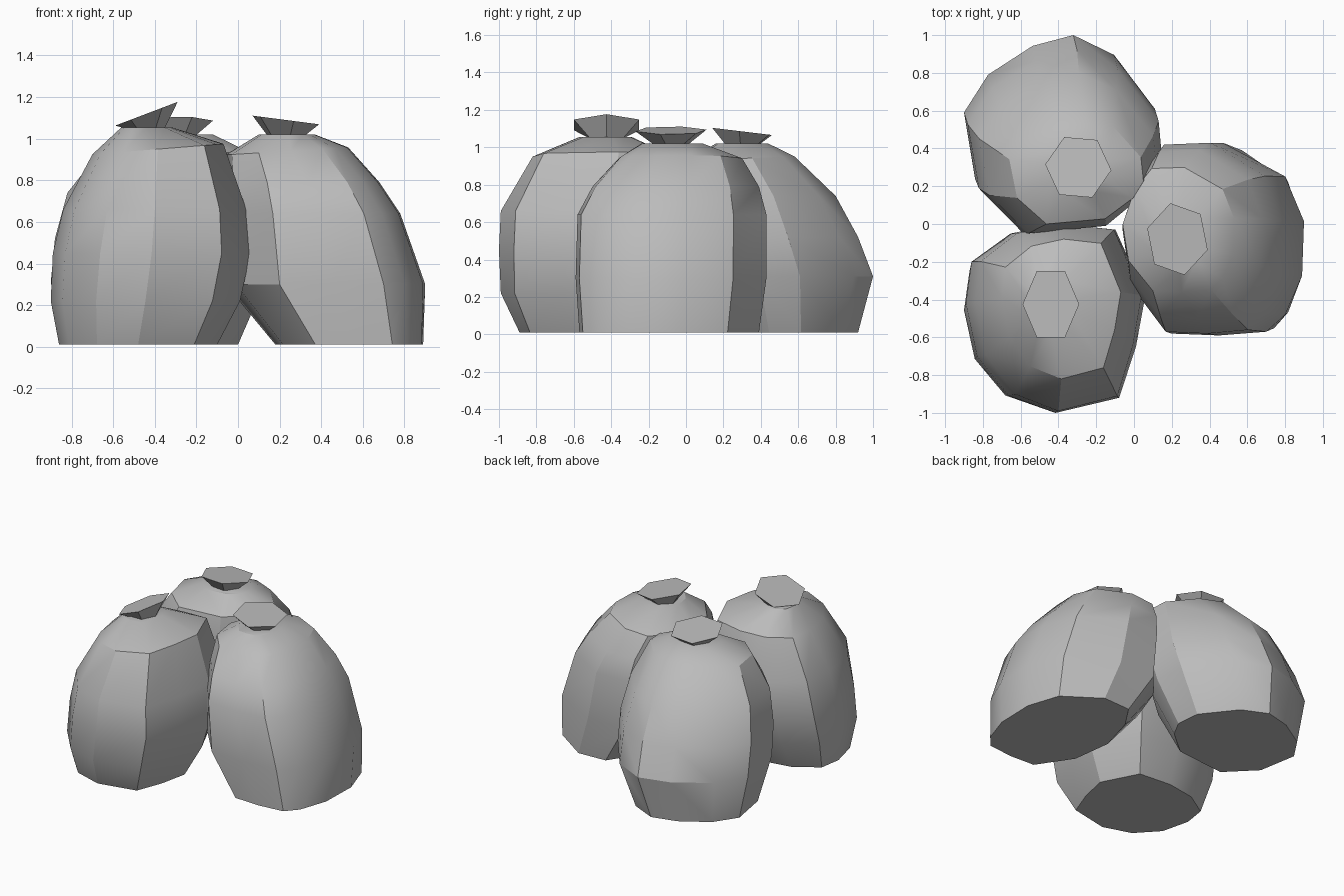
import bpy, math

cube = bpy.data.objects.get("Cube")
if cube:
    bpy.data.objects.remove(cube, do_unlink=True)

# One grey cloth colour
cloth = bpy.data.materials.new("grey cloth")
cloth.use_nodes = True
grey = (0.5, 0.5, 0.5, 1)
cloth.diffuse_color = grey
cloth.node_tree.nodes["Principled BSDF"].inputs["Base Color"].default_value = grey


def ring(box, outline, slope=(0, 0)):
    """Outline stretched to fill x0, x1, y0, y1 at height z, optionally tilted."""
    x0, x1, y0, y1, z = box

    def fit(values, low, high):
        a, b = min(values), max(values)
        return [low + (v - a) / (b - a) * (high - low) for v in values]

    xs = fit([p[0] for p in outline], x0, x1)
    ys = fit([p[1] for p in outline], y0, y1)
    cx, cy = (x0 + x1) / 2, (y0 + y1) / 2
    return [(x, y, z + slope[0] * (x - cx) + slope[1] * (y - cy)) for x, y in zip(xs, ys)]


def hexagon(phase):
    angles = [math.radians(phase + 60 * i) for i in range(6)]
    return [(math.cos(a), math.sin(a)) for a in angles]


def loft(name, rings, angle):
    """Closed skin through a stack of rings."""
    n = len(rings[0])
    verts = [p for r in rings for p in r]
    faces = [tuple(reversed(range(n))), tuple(range(len(verts) - n, len(verts)))]
    for k in range(len(rings) - 1):
        for i in range(n):
            j = (i + 1) % n
            faces.append((k * n + i, k * n + j, k * n + n + j, k * n + n + i))
    mesh = bpy.data.meshes.new(name)
    mesh.from_pydata(verts, [], faces)
    mesh.materials.append(cloth)
    obj = bpy.data.objects.new(name, mesh)
    bpy.context.collection.objects.link(obj)
    bpy.ops.object.select_all(action="DESELECT")
    obj.select_set(True)
    bpy.context.view_layer.objects.active = obj
    bpy.ops.object.shade_smooth_by_angle(angle=math.radians(angle))


def sack(name, outline, boxes, shoulder_slope, tie_box, tie_phase, tie_slope):
    # Bulging body, its shoulder ring tilted
    rings = [ring(b, outline, shoulder_slope if i == len(boxes) - 2 else (0, 0))
             for i, b in enumerate(boxes)]
    loft(name + "_body", rings, 28)
    # Gathered neck flaring to a flat tilted mouth
    x0, x1, y0, y1, z = tie_box
    cx, cy = (x0 + x1) / 2, (y0 + y1) / 2
    neck = (cx - 0.085, cx + 0.085, cy - 0.085, cy + 0.085, boxes[-1][4] - 0.01)
    six = hexagon(tie_phase)
    loft(name + "_tied_top", [ring(neck, six), ring(tie_box, six, tie_slope)], 20)


# Each sack: plan outline, then rings from floor to neck, then the tied mouth
sack("front_sack",
     [(-.42, -1), (-.08, -.92), (.01, -.65), (.06, -.38), (-.1, -.03), (-.4, 0),
      (-.66, -.05), (-.87, -.2), (-.9, -.42), (-.84, -.7), (-.67, -.91)],
     [(-.86, -.1, -.89, -.19, .01), (-.9, .01, -.99, -.07, .22),
      (-.89, .06, -1, 0, .45), (-.84, .04, -.99, 0, .66),
      (-.70, -.07, -.82, -.08, .95), (-.56, -.32, -.57, -.29, 1.055)],
     (.08, 0), (-.59, -.29, -.6, -.25, 1.12), 0, (.38, 0))

sack("back_sack",
     [(-.31, 1), (-.53, .94), (-.77, .78), (-.9, .57), (-.84, .2), (-.61, -.05),
      (-.15, 0), (.07, .2), (.15, .36), (.13, .59), (-.09, .89)][::-1],
     [(-.84, 0, .14, .92, .01), (-.9, .13, 0, 1, .31),
      (-.88, .15, -.04, .92, .52), (-.82, .12, -.05, .8, .74),
      (-.66, .05, 0, .58, .94), (-.46, -.12, .16, .44, 1.02)],
     (0, .04), (-.47, -.12, .14, .46, 1.085), -5, (0, -.12))

sack("side_sack",
     [(.9, .02), (.8, .26), (.47, .44), (.19, .43), (.04, .25), (-.06, -.03),
      (-.01, -.33), (.2, -.58), (.45, -.59), (.7, -.57), (.8, -.48), (.89, -.27)],
     [(.18, .89, -.57, .39, .01), (-.06, .9, -.59, .43, .3),
      (-.06, .78, -.58, .43, .64), (-.06, .68, -.5, .39, .79),
      (-.06, .53, -.36, .3, .94), (.1, .37, -.24, .09, 1.02)],
     (.06, 0), (.07, .39, -.27, .11, 1.09), 43, (-.13, 0))
